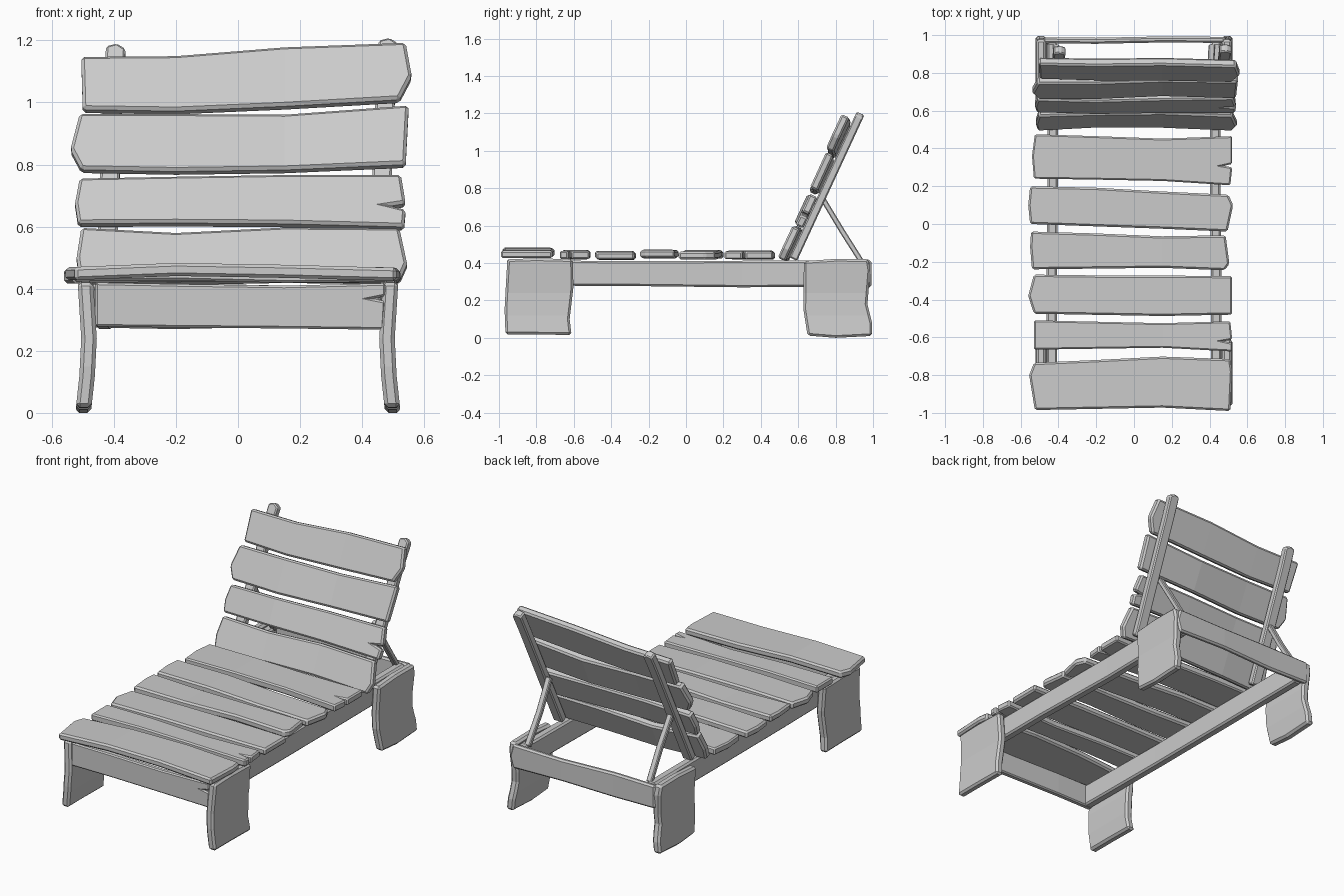
import bpy, bmesh, math
from mathutils import Matrix, Vector


def plank(name, outline, thick, origin, u, v, bend=(), mirror=False, chamfer=0.01):
    """Rough board: outline in (u, v), front face at w = 0, bent in w along u."""
    u, v = Vector(u), Vector(v)
    w = u.cross(v)
    bm = bmesh.new()
    face = bm.faces.new([bm.verts.new((a, b, 0)) for a, b in outline])
    new = bmesh.ops.extrude_face_region(bm, geom=[face])["geom"]
    for g in new:
        if isinstance(g, bmesh.types.BMVert):
            g.co.z = -thick
    for s, _ in bend[1:-1]:
        bmesh.ops.bisect_plane(bm, geom=bm.verts[:] + bm.edges[:] + bm.faces[:], dist=0.001,
                               plane_co=(s, 0, 0), plane_no=(1, 0, 0))
    for p in bm.verts:
        a, b, c = p.co
        for (s0, d0), (s1, d1) in zip(bend, bend[1:]):
            if s0 <= a <= s1 + 1e-5:
                c += d0 + (d1 - d0) * (a - s0) / (s1 - s0)
                break
        p.co = Vector(origin) + u * a + v * b + w * c
        if mirror:
            p.co.x *= -1
    bmesh.ops.recalc_face_normals(bm, faces=bm.faces[:])
    me = bpy.data.meshes.new(name)
    bm.to_mesh(me)
    bm.free()
    ob = bpy.data.objects.new(name, me)
    bpy.context.collection.objects.link(ob)
    m = ob.modifiers.new("chamfer", "BEVEL")
    m.width, m.segments, m.limit_method = chamfer, 1, "ANGLE"
    m.angle_limit = math.radians(35)
    return ob


def bow(a, b, c, d):
    return [(-0.6, a), (-0.2, b), (0.15, c), (0.6, d)]


X, Y, Z = (1, 0, 0), (0, 1, 0), (0, 0, 1)

# seat planks
seat = [
    ([(-.525, -.985), (.15, -.972), (.51, -.99), (.52, -.78), (.51, -.715), (.15, -.702), (-.2, -.72),
      (-.53, -.735), (-.555, -.80)], .475, bow(-.008, .008, .002, -.01)),
    ([(-.53, -.665), (.15, -.655), (.52, -.675), (.52, -.63), (.475, -.62), (.52, -.612), (.51, -.515),
      (.15, -.525), (-.53, -.51)], .465, bow(0, .004, -.004, 0)),
    ([(-.53, -.475), (.15, -.487), (.52, -.48), (.52, -.275), (-.2, -.272), (-.53, -.268), (-.56, -.38)],
     .462, bow(-.004, .003, .003, -.004)),
    ([(-.54, -.24), (.15, -.232), (.48, -.245), (.505, -.21), (.485, -.06), (.15, -.065), (-.2, -.05),
      (-.545, -.04), (-.55, -.12)], .468, bow(.003, -.003, .004, 0)),
    ([(-.55, 0), (.15, -.025), (.495, -.04), (.525, .1), (.5, .155), (.15, .172), (-.2, .192),
      (-.55, .2), (-.56, .1)], .464, bow(0, .006, -.003, -.003)),
    ([(-.53, .24), (-.2, .235), (.15, .228), (.51, .205), (.52, .3), (.475, .308), (.52, .318), (.52, .465),
      (.15, .452), (-.2, .465), (-.525, .475), (-.54, .36)], .464, bow(-.004, .003, .003, -.003)),
]
for i, (pts, z, b) in enumerate(seat, 1):
    plank(f"seat_plank_{i}", pts, .042, (0, 0, z), X, Y, b)

# reclined backrest: outlines in front-view x, z
tilt = math.radians(24.8)
sn, cs = math.sin(tilt), math.cos(tilt)
V = (0, sn, cs)
back = [
    ([(-.51, .425), (.15, .435), (.52, .425), (.545, .48), (.52, .595), (.15, .603), (-.2, .587),
      (-.505, .597), (-.52, .5)], bow(.012, -.008, -.004, .01)),
    ([(-.515, .615), (-.2, .613), (.15, .613), (.535, .605), (.54, .66), (.49, .672), (.54, .68),
      (.525, .772), (.15, .77), (-.2, .762), (-.51, .76), (-.525, .68)], bow(-.006, .006, 0, -.006)),
    ([(-.505, .785), (-.2, .78), (.15, .79), (.54, .80), (.55, .99), (.15, .968), (-.2, .965),
      (-.51, .965), (-.54, .85)], bow(.006, .004, -.008, .012)),
    ([(-.5, .985), (-.2, .978), (.15, .99), (.52, 1.005), (.56, 1.08), (.54, 1.188), (.15, 1.18),
      (-.2, 1.155), (-.505, 1.155)], bow(-.012, -.004, .004, .022)),
]
for i, (pts, b) in enumerate(back, 1):
    pts = [(x, (z - .42) / cs) for x, z in pts]
    plank(f"back_plank_{i}", pts, .045, (0, .495, .42), X, V, b)

# backrest rails behind the planks
for side, x0, x1, top in (("left", -.425, -.40, .84), ("right", .45, .478, .86)):
    pts = [(x0 - .032, 0), (x0 + .032, 0), (x1 + .03, .72), (x1 + .038, top - .02), (x1 + .01, top),
           (x1 - .025, top - .01), (x1 - .032, .72)]
    plank(f"back_rail_{side}", pts, .045, (0, .553, .43), X, V, chamfer=.007)

# frame, struts and legs, mirrored left and right
beam = [(-.95, .28), (-.3, .277), (.3, .27), (.96, .275), (.96, .415), (.3, .412), (-.3, .41), (-.95, .415)]
strut_dir = Vector((0, .21, -.34)).normalized()
strut_side = Vector((0, .34, .21)).normalized()
for side, m in (("left", True), ("right", False)):
    plank(f"side_beam_{side}", beam, .055, (.46, 0, 0), Y, Z,
          [(-1, 0), (-.3, .004), (.3, -.004), (1, 0)], m)
    plank(f"back_strut_{side}", [(0, -.014), (.2, -.017), (.4, -.014), (.4, .014), (.2, .012), (0, .014)],
          .035, (.43, .73, .745), strut_dir, strut_side,
          [(0, 0), (.2, -.006), (.41, 0)], m, .005)
    leg_bend = [(-.01, .02), (.12, .006), (.24, 0), (.43, .012)]
    plank(f"front_leg_{side}", [(.018, -.965), (.15, -.97), (.30, -.962), (.42, -.955), (.425, -.80), (.42, -.605),
                                (.27, -.602), (.10, -.622), (.015, -.612), (.018, -.8)],
          .05, (-.505, 0, 0), Z, Y, leg_bend, not m, .012)
    plank(f"back_leg_{side}", [(.012, .65), (.15, .628), (.41, .63), (.422, .8), (.42, .975), (.36, .985), (.18, .97),
                               (.08, .995), (.01, .995), (0, .8)],
          .05, (-.505, 0, 0), Z, Y, leg_bend, not m, .012)

# front and back cross boards
plank("front_board", [(-.46, .278), (-.2, .275), (.15, .272), (.47, .268), (.475, .36), (.435, .368), (.475, .376),
                      (.475, .418), (.15, .41), (-.2, .415), (-.46, .42)],
      .035, (0, -.955, 0), X, Z, bow(.004, -.004, 0, .004))
plank("back_board", [(-.48, .275), (-.2, .27), (.15, .278), (.48, .27), (.5, .34), (.48, .415), (.15, .41),
                     (-.2, .418), (-.48, .415)],
      .032, (0, .958, 0), X, Z, bow(0, .004, -.003, 0))
